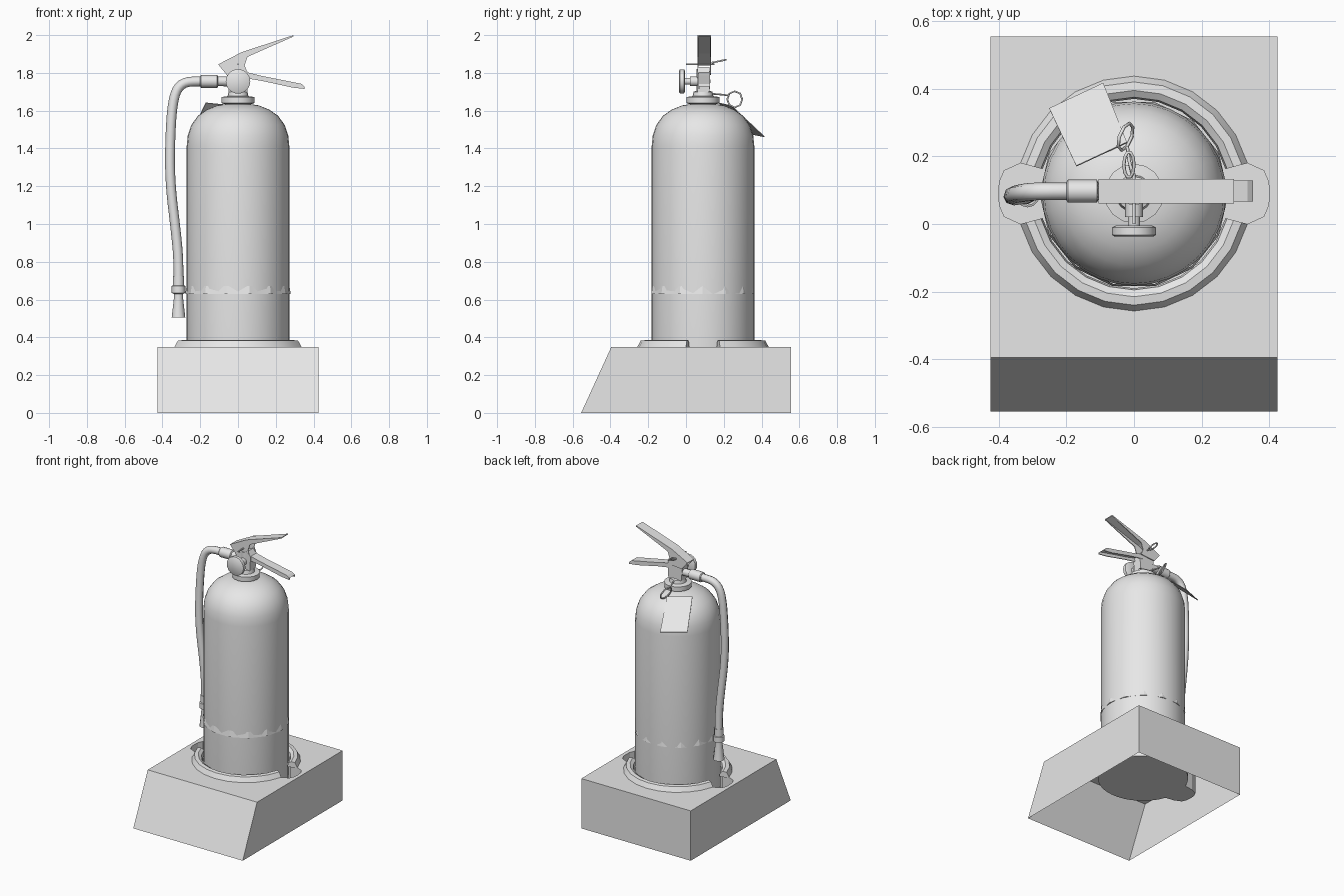
import bpy, bmesh
from math import sin, cos, pi, radians
from mathutils import Vector, Matrix

if "Cube" in bpy.data.objects:
    bpy.data.objects.remove(bpy.data.objects["Cube"], do_unlink=True)

CY = 0.09  # depth of the tank axis

grey = bpy.data.materials.new("light_grey")
grey.use_nodes = True
grey.diffuse_color = (0.8, 0.8, 0.8, 1)
grey.node_tree.nodes["Principled BSDF"].inputs["Base Color"].default_value = (0.8, 0.8, 0.8, 1)


def finish(name, bm, smooth=None):
    bmesh.ops.recalc_face_normals(bm, faces=bm.faces)
    mesh = bpy.data.meshes.new(name)
    bm.to_mesh(mesh)
    bm.free()
    mesh.materials.append(grey)
    obj = bpy.data.objects.new(name, mesh)
    bpy.context.collection.objects.link(obj)
    if smooth:
        bpy.ops.object.select_all(action='DESELECT')
        obj.select_set(True)
        bpy.context.view_layer.objects.active = obj
        bpy.ops.object.shade_smooth_by_angle(angle=radians(smooth))
    return obj


def lathe(name, profile, sides, matrix, start=0, sweep=2 * pi, caps=True, smooth=40):
    """Turn a (radius, height) profile around z, then place it."""
    bm = bmesh.new()
    full = sweep > 6.28
    count = sides if full else sides + 1
    rows = []
    for i in range(count):
        a = start + sweep * i / sides
        rows.append([bm.verts.new((r * cos(a), r * sin(a), z)) for r, z in profile])
    for i in range(sides):
        p, q = rows[i], rows[(i + 1) % count]
        for j in range(len(profile) - 1):
            bm.faces.new((p[j], q[j], q[j + 1], p[j + 1]))
    if caps and full:
        bm.faces.new([r[0] for r in rows])
        bm.faces.new([r[-1] for r in rows])
    elif caps:
        bm.faces.new(rows[0])
        bm.faces.new(rows[-1])
    bm.transform(matrix)
    return finish(name, bm, smooth)


def prism(name, outline, y0, y1):
    """Extrude an (x, z) outline along y."""
    bm = bmesh.new()
    face = bm.faces.new([bm.verts.new((x, y0, z)) for x, z in outline])
    ext = bmesh.ops.extrude_face_region(bm, geom=[face])
    moved = [v for v in ext["geom"] if isinstance(v, bmesh.types.BMVert)]
    bmesh.ops.translate(bm, verts=moved, vec=(0, y1 - y0, 0))
    return finish(name, bm)


def tube(name, points, radius, cyclic=False, curved=False, sides=2):
    cu = bpy.data.curves.new(name, 'CURVE')
    cu.dimensions = '3D'
    cu.bevel_depth = radius
    cu.bevel_resolution = sides
    cu.use_fill_caps = True
    sp = cu.splines.new('NURBS' if curved else 'POLY')
    sp.points.add(len(points) - 1)
    for p, co in zip(sp.points, points):
        p.co = (*co, 1)
    sp.use_cyclic_u = cyclic
    if curved:
        sp.order_u = 3
        sp.use_endpoint_u = True
        sp.resolution_u = 4
    cu.materials.append(grey)
    obj = bpy.data.objects.new(name, cu)
    bpy.context.collection.objects.link(obj)
    bpy.ops.object.select_all(action='DESELECT')
    obj.select_set(True)
    bpy.context.view_layer.objects.active = obj
    bpy.ops.object.convert(target='MESH')


def at(x, y, z):
    return Matrix.Translation((x, y, z))


# Stand: open-bottomed box with a sloping front and a keyhole pocket for the tank
TOP, FLOOR = 0.35, 0.17
bm = bmesh.new()
lower = [bm.verts.new((x, y, 0)) for x, y in
         ((-0.425, -0.555), (0.425, -0.555), (0.425, 0.555), (-0.425, 0.555))]
upper = [bm.verts.new((v.co.x, max(v.co.y, -0.395), TOP)) for v in lower]
rim, sunk = [], []
for i in range(72):
    a = 2 * pi * i / 72
    off = min(a % pi, pi - a % pi) / radians(18)
    r = 0.29 + 0.11 * max(0, 1 - off ** 4)
    for ring, z in ((rim, TOP), (sunk, FLOOR)):
        ring.append(bm.verts.new((r * cos(a), CY + r * sin(a), z)))
edges = []
for loop in (upper, rim):
    for i, v in enumerate(loop):
        edges.append(bm.edges.new((v, loop[(i + 1) % len(loop)])))
bmesh.ops.triangle_fill(bm, use_beauty=True, use_dissolve=False, edges=edges, normal=(0, 0, 1))
for low, high in ((lower, upper), (sunk, rim)):
    for i in range(len(low)):
        k = (i + 1) % len(low)
        bm.faces.new((low[i], low[k], high[k], high[i]))
bm.faces.new(sunk)
finish("stand", bm)

# Raised rim in two arcs around the pocket
rim_profile = [(0.28, 0.345), (0.285, 0.372), (0.305, 0.385), (0.33, 0.382), (0.35, 0.345)]
for label, turn in (("back_rim", 0), ("front_rim", pi)):
    lathe(label, rim_profile, 10, at(0, CY, 0), turn + radians(15), radians(150))

# Tank with domed shoulder
lathe("tank", [(0.24, 0.172), (0.268, 0.2), (0.272, 0.25), (0.272, 1.41), (0.266, 1.47),
               (0.247, 1.525), (0.212, 1.573), (0.165, 1.606), (0.11, 1.628), (0.06, 1.635)],
      32, at(0, CY, 0), smooth=50)

# Coarser band whose corners break through the tank wall
lathe("tank_band", [(0.272, 0.672), (0.279, 0.63), (0.268, 0.628)], 14,
      at(0, CY - 0.002, 0), caps=False, smooth=0)

# Neck collar and valve body
lathe("neck_collar", [(0.07, 1.60), (0.07, 1.635), (0.088, 1.64), (0.088, 1.672),
                      (0.055, 1.677), (0.05, 1.70), (0.035, 1.705), (0.035, 1.82)],
      16, at(0, CY, 0))
prism("valve_body", [(-0.05, 1.70), (0.05, 1.70), (0.055, 1.80), (0.03, 1.83), (-0.06, 1.80)],
      CY - 0.03, CY + 0.035)

# Pressure gauge on its stem, facing front
face_front = at(0, 0, 1.755) @ Matrix.Rotation(pi / 2, 4, 'X')
lathe("gauge", [(0.055, 0.005), (0.065, 0.01), (0.065, 0.032), (0.058, 0.037)], 18, face_front)
lathe("gauge_stem", [(0.026, -0.09), (0.026, -0.02), (0.018, -0.02), (0.018, 0.01)], 10, face_front)

# Upper lever and lower carrying handle, folded sheet with side flanges
lever = [(-0.105, 1.845), (0.02, 1.91), (0.295, 2.0), (0.295, 1.993), (0.05, 1.885),
         (0.035, 1.84), (0.05, 1.80), (-0.06, 1.79)]
handle = [(0.02, 1.81), (0.12, 1.785), (0.335, 1.742), (0.352, 1.728), (0.352, 1.715),
          (0.29, 1.722), (0.13, 1.757), (0.02, 1.775)]
for name, shape, half in (("lever", lever, 0.033), ("handle", handle, 0.028)):
    for side in (-1, 1):
        y = 0.097 + side * half
        prism(f"{name}_flange", shape, y - 0.003, y + 0.003)
prism("lever_top", [(-0.105, 1.845), (0.02, 1.91), (0.295, 2.0), (0.295, 1.994),
                    (0.02, 1.902), (-0.10, 1.838)], 0.064, 0.13)
prism("handle_top", [(0.02, 1.81), (0.12, 1.785), (0.335, 1.742), (0.352, 1.728),
                     (0.33, 1.736), (0.12, 1.778), (0.02, 1.803)], 0.069, 0.125)

# Hose with fitting, collar and flared nozzle
tube("hose", [(-0.05, 0.097, 1.755), (-0.2, 0.097, 1.757), (-0.30, 0.097, 1.75),
              (-0.345, 0.09, 1.67), (-0.36, 0.085, 1.45), (-0.36, 0.08, 1.22),
              (-0.33, 0.085, 0.97), (-0.313, 0.085, 0.8), (-0.315, 0.085, 0.64)],
     0.026, curved=True)
side_on = at(0, 0.097, 1.755) @ Matrix.Rotation(-pi / 2, 4, 'Y')
lathe("hose_fitting", [(0.024, 0.04), (0.024, 0.105), (0.034, 0.11), (0.034, 0.195), (0.028, 0.20)],
      12, side_on)
lathe("nozzle", [(0.036, 0.505), (0.024, 0.61), (0.024, 0.63), (0.036, 0.635), (0.036, 0.672),
                 (0.03, 0.675), (0.03, 0.725)], 12, at(-0.315, 0.085, 0))

# Safety pin through the lever with a pull ring
tube("safety_pin", [(0, 0.0, 1.845), (0, 0.15, 1.845)], 0.005, sides=1)
tube("pin_ring", [(-0.015 + 0.015 * cos(a), 0.175 + 0.038 * sin(a), 1.862 + 0.008 * sin(a))
                  for a in (2 * pi * i / 10 for i in range(10))], 0.005, cyclic=True, sides=1)

# Tag with its tie loop
tube("tag_tie", [(0, 0.13, 1.69), (-0.015, 0.19, 1.685), (-0.02, 0.23, 1.68)], 0.005, sides=1)
tube("tag_loop", [(-0.025 + 0.022 * cos(a + 1), 0.258 + 0.04 * cos(a), 1.66 + 0.043 * sin(a))
                  for a in (2 * pi * i / 8 for i in range(8))], 0.005, cyclic=True, sides=1)
corners = [Vector(c) for c in ((-0.25, 0.34, 1.475), (-0.09, 0.415, 1.46),
                               (-0.02, 0.24, 1.625), (-0.17, 0.17, 1.64))]
bm = bmesh.new()
bm.faces.new([bm.verts.new(c) for c in corners])
tag = finish("tag", bm)
solid = tag.modifiers.new("thickness", 'SOLIDIFY')
solid.thickness = 0.004
